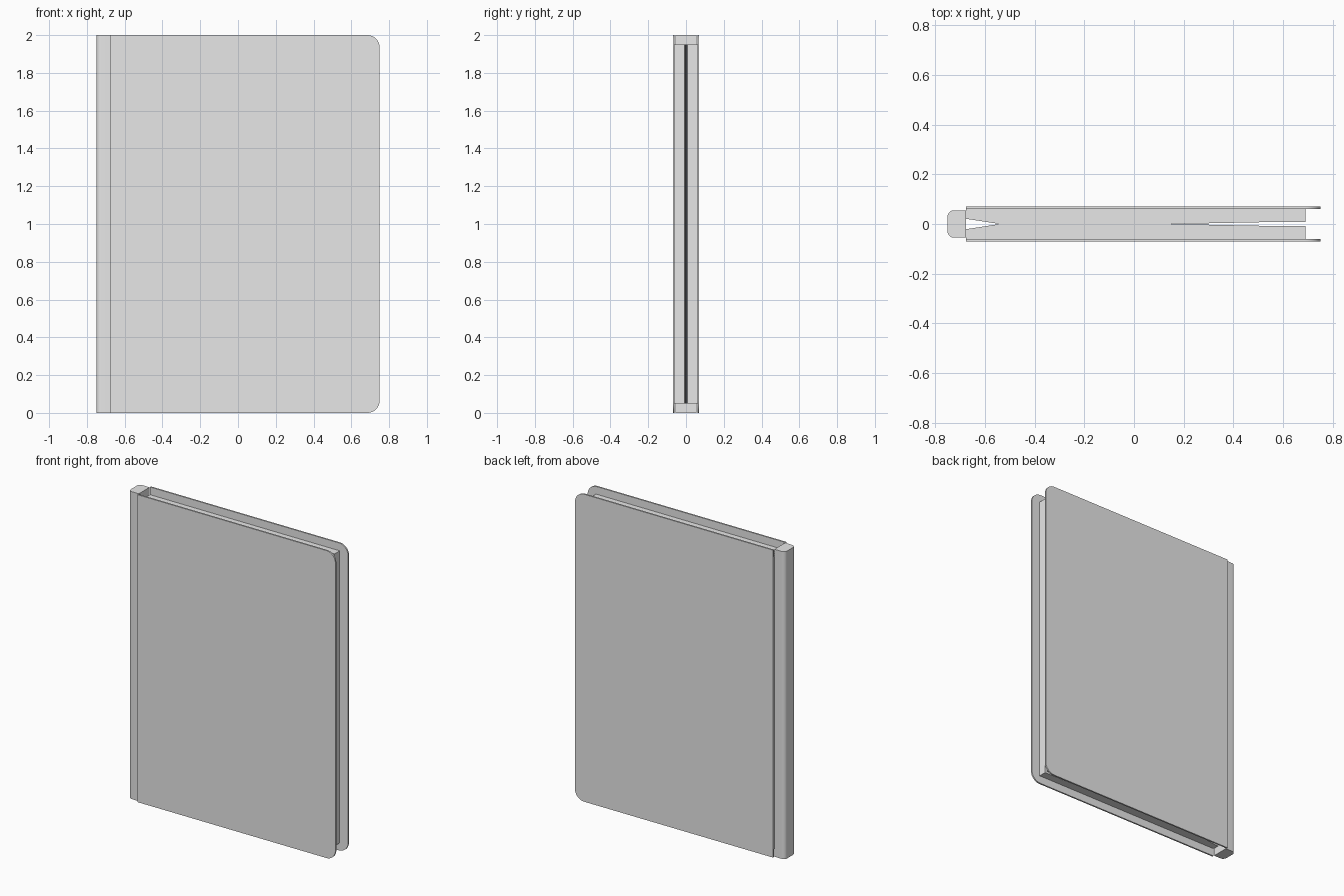
import bpy
import bmesh
from math import sin, cos, pi
from mathutils import Matrix

cube = bpy.data.objects.get("Cube")
if cube:
    bpy.data.objects.remove(cube)

grey = bpy.data.materials.new("plain grey")
grey.use_nodes = True
grey.diffuse_color = (0.8, 0.8, 0.8, 1)
grey.node_tree.nodes["Principled BSDF"].inputs["Base Color"].default_value = (0.8, 0.8, 0.8, 1)

HEIGHT = 2.0
SPINE_X = -0.675
COVER_IN, COVER_OUT = 0.06, 0.07


def arc(cx, cy, r, start, end, steps=8):
    """Points along a circular arc, angles in quarter turns."""
    angles = [(start + (end - start) * i / steps) * pi / 2 for i in range(steps + 1)]
    return [(cx + r * cos(a), cy + r * sin(a)) for a in angles]


def prism(name, outline, low, high, matrix=Matrix()):
    """Extrude a flat outline from low to high, then place it."""
    bm = bmesh.new()
    face = bm.faces.new([bm.verts.new((x, y, low)) for x, y in outline])
    top = bmesh.ops.extrude_face_region(bm, geom=[face])["geom"]
    verts = [v for v in top if isinstance(v, bmesh.types.BMVert)]
    bmesh.ops.translate(bm, verts=verts, vec=(0, 0, high - low))
    bm.transform(matrix)
    bmesh.ops.recalc_face_normals(bm, faces=bm.faces)
    mesh = bpy.data.meshes.new(name)
    bm.to_mesh(mesh)
    bm.free()
    mesh.materials.append(grey)
    obj = bpy.data.objects.new(name, mesh)
    bpy.context.collection.objects.link(obj)
    bpy.ops.object.select_all(action="DESELECT")
    obj.select_set(True)
    bpy.context.view_layer.objects.active = obj
    bpy.ops.object.shade_smooth_by_angle(angle=pi / 6)
    return obj


# Cover boards, rounded on the opening side
r = 0.065
cover = [(SPINE_X, 0)]
cover += arc(0.75 - r, r, r, -1, 0)
cover += arc(0.75 - r, HEIGHT - r, r, 0, 1)
cover += [(SPINE_X, HEIGHT)]

# Half of the page block, fanned apart at both edges
pages = [(SPINE_X, COVER_IN), (0.69, COVER_IN), (0.69, 0.009), (0.5, 0.007),
         (0.25, 0.002), (0.05, 0), (-0.54, 0), (SPINE_X, 0.021)]

upright = Matrix.Rotation(pi / 2, 4, "X")
for side, sign in (("front", -1), ("back", 1)):
    # The upright rotation sends the extrusion along -y
    low, high = sorted((-sign * COVER_IN, -sign * COVER_OUT))
    prism(side + "_cover", cover, low, high, upright)
    prism(side + "_pages", [(x, y * sign) for x, y in pages], 0.05, HEIGHT - 0.05)

# Spine with rounded outer edges
r, half = 0.025, 0.055
spine = [(SPINE_X, half)]
spine += arc(-0.75 + r, half - r, r, 1, 2)
spine += arc(-0.75 + r, r - half, r, 2, 3)
spine += [(SPINE_X, -half)]
prism("spine", spine, 0, HEIGHT)
